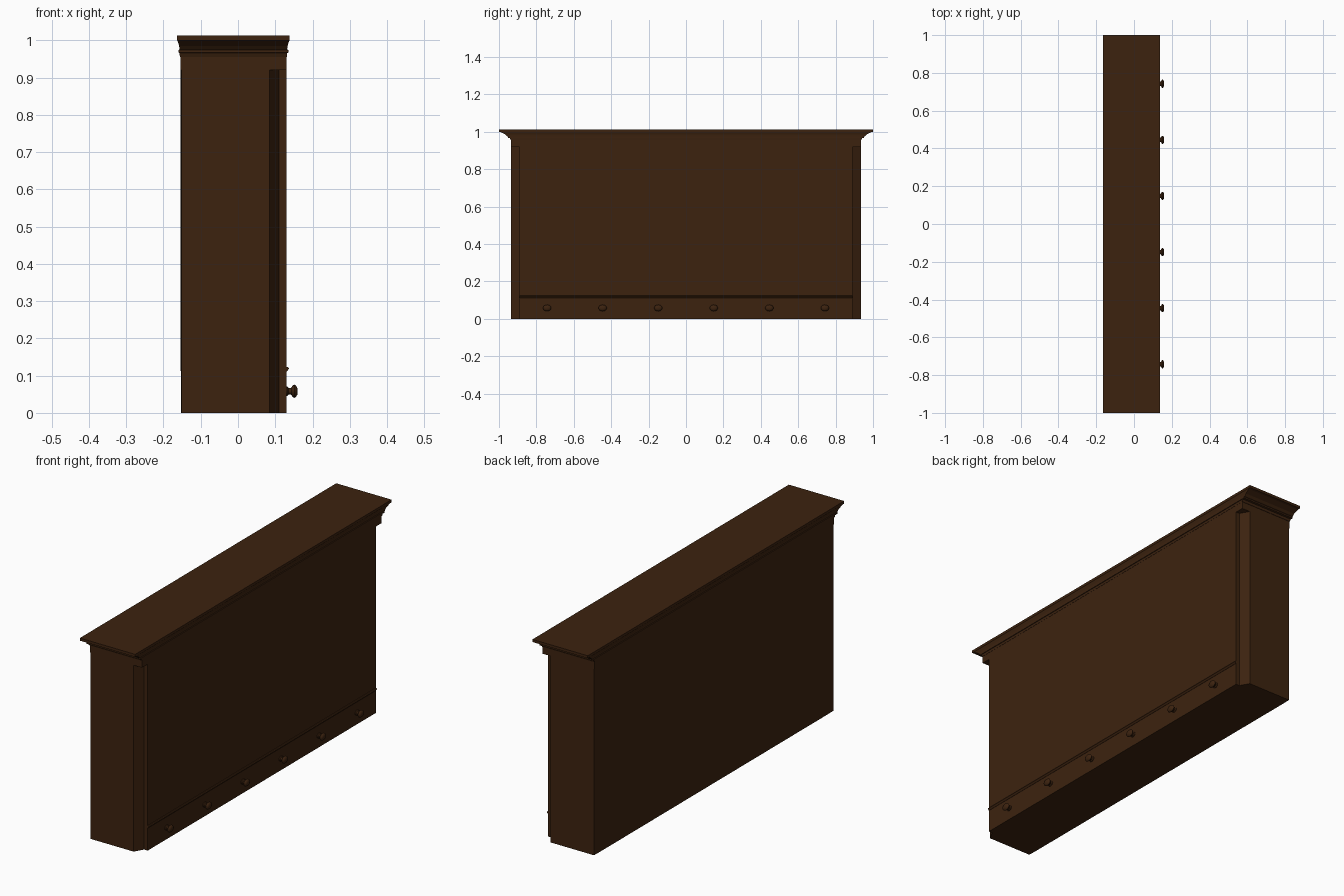
import bpy, bmesh, math

if "Cube" in bpy.data.objects:
    bpy.data.objects.remove(bpy.data.objects["Cube"])

wood = bpy.data.materials.new("dark walnut")
wood.diffuse_color = (0.046, 0.0165, 0.0048, 1)
wood.use_nodes = True
wood.node_tree.nodes["Principled BSDF"].inputs["Base Color"].default_value = wood.diffuse_color

X0, X1, Y = -0.155, 0.13, 0.935      # carcass limits


def finish(name, bm):
    bmesh.ops.recalc_face_normals(bm, faces=bm.faces)
    me = bpy.data.meshes.new(name)
    bm.to_mesh(me)
    bm.free()
    me.materials.append(wood)
    ob = bpy.data.objects.new(name, me)
    bpy.context.collection.objects.link(ob)
    return ob


def loft(name, rings):
    """Skin a stack of closed point rings and cap both ends."""
    bm = bmesh.new()
    loops = [[bm.verts.new(p) for p in ring] for ring in rings]
    n = len(loops[0])
    for a, b in zip(loops, loops[1:]):
        for i in range(n):
            j = (i + 1) % n
            bm.faces.new((a[i], a[j], b[j], b[i]))
    bm.faces.new(loops[0][::-1])
    bm.faces.new(loops[-1])
    return finish(name, bm)


def rect(ex, ey, z):
    return [(X0 - ex, -Y - ey, z), (X1 + ex, -Y - ey, z),
            (X1 + ex, Y + ey, z), (X0 - ex, Y + ey, z)]


def plan(z, back):
    """Carcass outline with stepped chamfers on the front corners."""
    half = [(back, 0.885), (X0 + 0.003, Y), (0.085, Y), (0.11, 0.89), (X1, 0.89)]
    pts = half + [(x, -y) for x, y in half[::-1]]
    return [(x, y, z) for x, y in pts]


# carcass: lower drawer band, tall body, square top block
loft("lower_band", [plan(0, X0 + 0.002), plan(0.112, X0 + 0.002)])
loft("body", [plan(0.112, X0), plan(0.92, X0)])
loft("top_block", [rect(0, 0, 0.92), rect(0, 0, 0.957)])

# cornice: stepped and flared profile (overhang x, overhang y, height)
profile = [(0.001, 0.002, 0.955), (0.002, 0.006, 0.966), (0.005, 0.017, 0.967),
           (0.005, 0.017, 0.974), (0.002, 0.022, 0.976), (0.003, 0.03, 0.985),
           (0.007, 0.054, 0.998), (0.0085, 0.065, 1.0), (0.0085, 0.065, 1.013)]
loft("cornice", [rect(*p) for p in profile])

# bead moulding along the front above the knobs
bead = [(0.12, 0.111), (0.131, 0.111), (0.134, 0.115), (0.137, 0.119),
        (0.134, 0.123), (0.12, 0.125)]
loft("front_bead", [[(x, y, z) for x, z in bead] for y in (-0.89, 0.89)])

# six oval knobs (distance along x, radius)
knob = [(0.125, 0.013), (0.133, 0.013), (0.136, 0.009), (0.143, 0.010),
        (0.146, 0.016), (0.151, 0.0185), (0.156, 0.016), (0.160, 0.008)]
for k in range(6):
    y0 = (k - 2.5) * 0.297
    rings = []
    for x, r in knob:
        rings.append([(x, y0 + 1.2 * r * math.cos(t * math.tau / 16),
                       0.058 + 0.95 * r * math.sin(t * math.tau / 16))
                      for t in range(16)])
    ob = loft(f"knob_{k + 1}", rings)
    bpy.ops.object.select_all(action='DESELECT')
    ob.select_set(True)
    bpy.context.view_layer.objects.active = ob
    bpy.ops.object.shade_smooth_by_angle(angle=math.radians(40))
